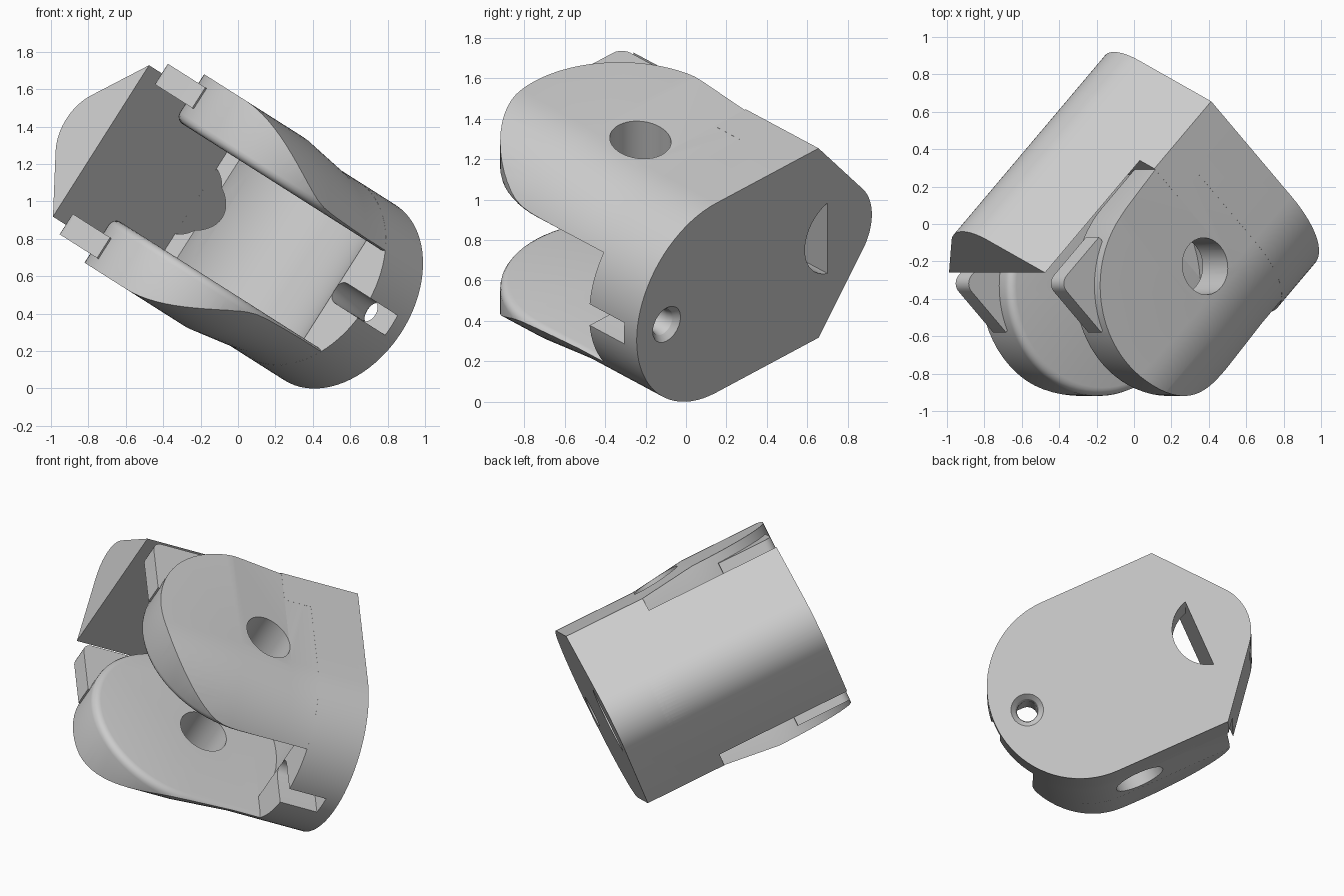
import bpy, bmesh
from math import sin, cos, pi, radians, sqrt
from mathutils import Matrix, Vector

if "Cube" in bpy.data.objects:
    bpy.data.objects.remove(bpy.data.objects["Cube"])

# Local axes: m = bracket length, a = base-to-spine direction, n = across the ears
T = radians(32.4)
h = sqrt(0.5)
M = Vector((h * cos(T), h, -h * sin(T)))
A = Vector((-h * cos(T), h, h * sin(T)))
N = Vector((sin(T), 0, cos(T)))
HALF, SHOULDER, FLARE = 0.555, 0.718, 1.075
EAR_M, EAR_A, EAR_R = -0.587, 0.12, 0.59


def loft(name, rings):
    """Closed solid through rings of equal point count."""
    bm = bmesh.new()
    rv = [[bm.verts.new(p) for p in r] for r in rings]
    k = len(rv[0])
    bm.faces.new(rv[0])
    bm.faces.new(rv[-1])
    for r0, r1 in zip(rv, rv[1:]):
        for i in range(k):
            j = (i + 1) % k
            bm.faces.new((r0[i], r0[j], r1[j], r1[i]))
    bmesh.ops.recalc_face_normals(bm, faces=bm.faces)
    me = bpy.data.meshes.new(name)
    bm.to_mesh(me)
    bm.free()
    ob = bpy.data.objects.new(name, me)
    bpy.context.collection.objects.link(ob)
    return ob


def along_m(name, pts, m0, m1):
    return loft(name, [[(m, a, n) for a, n in pts] for m in (m0, m1)])


def along_n(name, pts, n0, n1):
    return loft(name, [[(m, a, n) for m, a in pts] for n in (n0, n1)])


def arc(cx, cy, r, d0, d1, steps):
    return [(cx + r * cos(radians(d0 + (d1 - d0) * i / steps)),
             cy + r * sin(radians(d0 + (d1 - d0) * i / steps))) for i in range(steps + 1)]


def box(name, m0, m1, a0, a1, n0, n1):
    return along_n(name, [(m0, a0), (m1, a0), (m1, a1), (m0, a1)], n0, n1)


def boolean(ob, other, op):
    mod = ob.modifiers.new("cut", 'BOOLEAN')
    mod.operation, mod.object, mod.solver = op, other, 'EXACT'
    bpy.context.view_layer.objects.active = ob
    bpy.ops.object.modifier_apply(modifier=mod.name)
    bpy.data.objects.remove(other)


def profile(amin=None):
    """End outline: round on one side, blunt rounded point on the other."""
    if amin is None:
        up = arc(0, 0, HALF, 180, 90, 20) + [(SHOULDER, HALF)]
    elif amin < SHOULDER:
        up = [(amin, HALF), (SHOULDER, HALF)]
    else:
        up = [(amin, HALF - (amin - SHOULDER) / 0.82)]
    up += arc(0.811, 0, 0.28, 39.35, 0, 8)
    return up + [(a, -n) for a, n in reversed(up) if n > 1e-5]


def ear_outline(inset):
    r = EAR_R - inset
    return ([(-0.12, EAR_A - r)] + arc(EAR_M, EAR_A, r, 270, 90, 36)
            + [(-0.12, EAR_A + r)])


# Base plate with heel and spine
base = along_m("base_plate", profile(), -0.124, 0.209)
boolean(base, along_m("heel", profile(0.5), -0.3, -0.1), 'UNION')
boolean(base, along_m("spine", profile(0.78), -1.149, -0.08), 'UNION')

# Concave seat, D opening, small countersunk hole and its side slot
boolean(base, along_n("seat", arc(EAR_M, EAR_A, 0.62, 0, 354, 59), -0.31, 0.31), 'DIFFERENCE')
boolean(base, along_m("d_cut", arc(0.835, 0, 0.213, 105, 255, 24), -0.5, 0.4), 'DIFFERENCE')
circles = [(0.062, -0.4), (0.062, 0.15), (0.07, 0.18), (0.1, 0.212)]
boolean(base, loft("pin_cut", [[(m, a, n) for a, n in arc(-0.345, 0, r, 0, 345, 23)]
                               for r, m in circles]), 'DIFFERENCE')
boolean(base, box("slot_cut", -0.3, 0.12, -0.7, -0.345, -0.062, 0.062), 'DIFFERENCE')
parts = [base]

# Mirrored pair of ears with rounded inner edge, pivot hole and stop tab
for s, side in ((1, "upper"), (-1, "lower")):
    f = 0.045
    rings = []
    for i in range(5):
        t = i / 4 * pi / 2
        rings.append([(m, a, s * (0.31 + f * (1 - cos(t))))
                      for m, a in ear_outline(f * (1 - sin(t)))])
    rings.append([(m, a, s * 0.7) for m, a in ear_outline(0)])
    ear = loft(side + "_ear", rings)
    sections = ((0.0, 0.999), (-0.3, 0.999), (-0.65, FLARE), (-1.3, FLARE))
    boolean(ear, loft("skin", [[(m, a, n * k) for a, n in profile()]
                               for m, k in sections]), 'INTERSECT')
    tab = [(-0.8, 0.33), (-1.15, 0.33)] + arc(-1.09, 0.64, 0.06, 180, 90, 6) + [(-0.8, 0.70)]
    boolean(ear, along_n("tab", tab, s * 0.41, s * 0.54), 'UNION')
    boolean(ear, along_n("hole", arc(-0.45, 0.13, 0.152, 0, 350, 35), s * 0.2, s * 0.8),
            'DIFFERENCE')
    parts.append(ear)

# Tilt into place, then rest on the ground and centre
R = Matrix((M, A, N)).transposed().to_4x4()
for ob in parts:
    ob.data.transform(R)
co = [v.co for ob in parts for v in ob.data.vertices]
lo = [min(c[i] for c in co) for i in range(3)]
hi = [max(c[i] for c in co) for i in range(3)]
shift = Matrix.Translation((-(lo[0] + hi[0]) / 2, -(lo[1] + hi[1]) / 2, -lo[2]))
for ob in parts:
    ob.data.transform(shift)
    bpy.ops.object.select_all(action='DESELECT')
    ob.select_set(True)
    bpy.context.view_layer.objects.active = ob
    bpy.ops.object.shade_smooth_by_angle(angle=radians(28))
